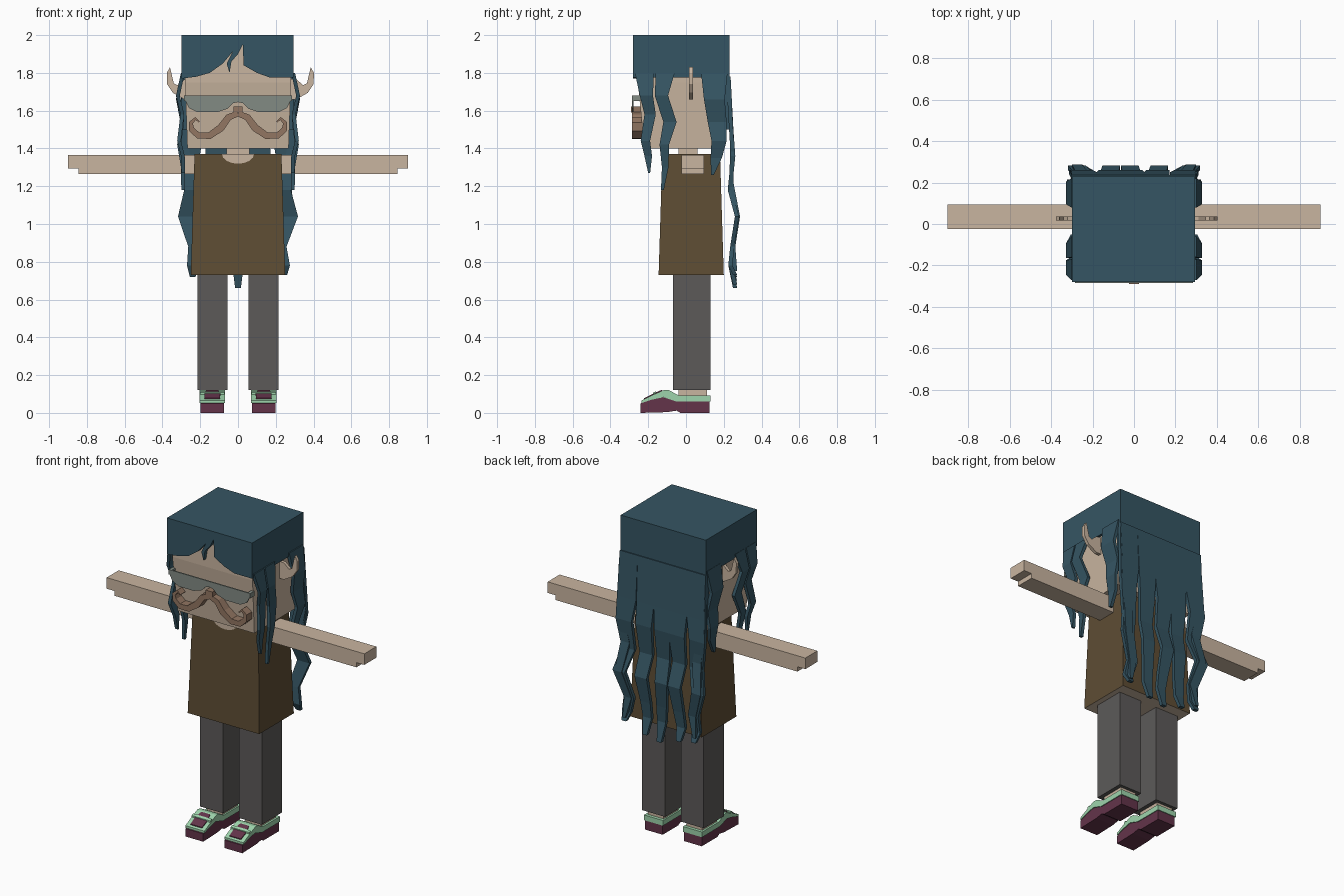
import bpy
import bmesh
import math
from mathutils import Vector

cube = bpy.data.objects.get("Cube")
if cube:
    bpy.data.objects.remove(cube, do_unlink=True)


def material(name, r, g, b):
    """Flat material from display (0-255) values, stored linear."""
    lin = [((c / 255 + 0.055) / 1.055) ** 2.4 for c in (r, g, b)]
    mat = bpy.data.materials.new(name)
    mat.use_nodes = True
    mat.diffuse_color = (*lin, 1)
    mat.node_tree.nodes["Principled BSDF"].inputs["Base Color"].default_value = (*lin, 1)
    return mat


HAIR = material("blue_hair", 53, 85, 99)
SKIN = material("skin", 201, 181, 160)
SHIRT = material("brown_shirt", 94, 77, 52)
PANTS = material("grey_trousers", 92, 90, 89)
SOLE = material("maroon_shoe", 99, 52, 74)
MINT = material("mint_trim", 158, 212, 172)
TACHE = material("brown_moustache", 146, 118, 98)
LENS = material("grey_lens", 130, 139, 132)


def loft(name, rings, *mats):
    """Bridge rings of equal length into a capped solid."""
    bm = bmesh.new()
    loops = [[bm.verts.new(p) for p in ring] for ring in rings]
    n = len(loops[0])
    for a, b in zip(loops, loops[1:]):
        for i in range(n):
            j = (i + 1) % n
            bm.faces.new((a[i], a[j], b[j], b[i]))
    bm.faces.new(loops[0])
    bm.faces.new(loops[-1])
    bmesh.ops.recalc_face_normals(bm, faces=bm.faces)
    me = bpy.data.meshes.new(name)
    bm.to_mesh(me)
    bm.free()
    for m in mats:
        me.materials.append(m)
    ob = bpy.data.objects.new(name, me)
    bpy.context.collection.objects.link(ob)
    return ob


def rect(x0, x1, y0, y1, z):
    return [(x0, y0, z), (x1, y0, z), (x1, y1, z), (x0, y1, z)]


def box(name, x, y, z, mat):
    return loft(name, [rect(*x, *y, z[0]), rect(*x, *y, z[1])], mat)


def prism_y(name, outline, y0, y1, mat):
    """Extrude an (x, z) outline along y."""
    return loft(name, [[(x, y, z) for x, z in outline] for y in (y0, y1)], mat)


def prism_x(name, outline, x0, x1, mat):
    """Extrude a (y, z) outline along x."""
    return loft(name, [[(x, y, z) for y, z in outline] for x in (x0, x1)], mat)


def strand(name, path, wide, thin, mat):
    """Tapering ribbon; path holds (x, y, z, width)."""
    w, t = Vector(wide) / 2, Vector(thin) / 2
    rings = []
    for x, y, z, k in path:
        c = Vector((x, y, z))
        rings.append([c - w * k - t, c + w * k - t, c + w * k + t, c - w * k + t])
    return loft(name, rings, mat)


# Head, neck and torso
loft("head", [rect(-.268, .268, -.22, .18, 1.4), rect(-.28, .28, -.255, .215, 1.75),
              rect(-.28, .28, -.255, .215, 1.97)], SKIN)
box("neck", (-.06, .06), (-.04, .06), (1.33, 1.42), SKIN)
torso = loft("shirt", [rect(-.25, .25, -.145, .2, .73), rect(-.23, .23, -.125, .18, 1.37)],
             SHIRT, SKIN)
for f in torso.data.polygons:
    if f.normal.z < -.9:
        f.material_index = 1
collar = [(.085 * math.cos(a), 1.371 - .052 * math.sin(a))
          for a in (math.pi * i / 8 for i in range(9))]
prism_y("neckline", collar, -.131, -.123, SKIN)

# Hair cap: crown, fringe, sides and back sheet
box("hair_crown", (-.3, .295), (-.28, .23), (1.965, 2), HAIR)
prism_y("hair_fringe", [
    (-.3, 2), (-.3, 1.77), (-.22, 1.78), (-.15, 1.8), (-.08, 1.85), (-.03, 1.91),
    (-.06, 1.85), (-.045, 1.8), (-.035, 1.86), (0, 1.9), (.025, 1.95), (.03, 1.84),
    (.1, 1.8), (.17, 1.775), (.295, 1.775), (.295, 2)], -.28, -.25, HAIR)
box("hair_back", (-.3, .295), (.2, .23), (1.5, 2), HAIR)

# Back locks: centre offset at the root, knee bends and tip height
locks = [(-.24, -.035, .0, .72), (-.12, .01, -.015, .7), (-.01, -.01, .01, .66),
         (.11, .012, -.01, .68), (.235, .04, .01, .73)]
for i, (x, bend, tip, low) in enumerate(locks):
    strand("back_lock_%d" % (i + 1), [
        (x, .225, 1.78, .125), (x, .24, 1.5, .12), (x + bend / 2, .25, 1.36, .11),
        (x, .232, 1.18, .09), (x + bend, .27, 1.04, .085), (x - bend / 3, .245, .88, .07),
        (x + tip, .235, .78, .06), (x + tip, .26, low, .03)], (1, 0, 0), (0, .022, 0), HAIR)

# Side locks, mirrored: (y, z, width) paths
front_lock = [(-.22, 1.8, .1), (-.21, 1.68, .07), (-.19, 1.58, .06),
              (-.215, 1.44, .05), (-.2, 1.36, .04), (-.195, 1.27, .01)]
middle_lock = [(-.11, 1.8, .1), (-.13, 1.68, .07), (-.085, 1.54, .07),
               (-.115, 1.42, .05), (-.11, 1.3, .035), (-.125, 1.18, .015)]
rear_lock = [(.15, 1.8, .14), (.15, 1.66, .11), (.165, 1.54, .1),
             (.175, 1.44, .08), (.16, 1.35, .06), (.14, 1.26, .015)]
sway = (.292, .318, .295, .312, .292, .29)

for side, s in (("left", 1), ("right", -1)):
    prism_x(side + "_hair_side", [(-.28, 2), (-.28, 1.775), (.23, 1.775), (.23, 2)],
            s * .27, s * (.295 if s > 0 else .3), HAIR)
    for label, path in (("front", front_lock), ("middle", middle_lock), ("rear", rear_lock)):
        strand("%s_%s_lock" % (side, label),
               [(s * sx, y, z, w) for sx, (y, z, w) in zip(sway, path)],
               (0, 1, 0), (.02, 0, 0), HAIR)
    # Wavy outer lock at the back corner
    strand(side + "_outer_lock", [
        (s * .275, .225, 1.75, .05), (s * .285, .245, 1.4, .05), (s * .25, .24, 1.22, .06),
        (s * .275, .275, 1.04, .05), (s * .225, .25, .88, .05), (s * .245, .26, .75, .02)],
        (1, 0, 0), (0, .022, 0), HAIR)

    # Pointed ear and its inner fold
    d = 0 if s > 0 else -.025
    ear = [(.27, 1.77), (.31, 1.765), (.345, 1.735), (.365, 1.745), (.385, 1.83),
           (.402, 1.8), (.4, 1.74), (.37, 1.695), (.31, 1.66), (.27, 1.66)]
    prism_y(side + "_ear", [(s * (x + d), z) for x, z in ear], .016, .036, SKIN)

    # Arm with a shorter lower edge at the hand
    arm = [(.225, 1.265), (.845, 1.265), (.845, 1.295), (.9, 1.295), (.9, 1.365), (.225, 1.365)]
    prism_y(side + "_arm", [(s * x, z) for x, z in arm], -.025, .095, SKIN)

    # Spectacle lens
    lens = [(0, 1.68), (.28, 1.68), (.285, 1.665), (.26, 1.615), (.215, 1.592),
            (.11, 1.592), (.055, 1.61), (.025, 1.64), (0, 1.645)]
    prism_y(side + "_lens", [(s * x, z) for x, z in lens], -.285, -.277, LENS)
    box(side + "_lens_hinge", (s * .265, s * .285), (-.285, -.24), (1.65, 1.68), LENS)

    # Curled moustache half
    curl = [(0, 1.585, .03), (.05, 1.565, .035), (.09, 1.51, .04), (.15, 1.468, .036),
            (.21, 1.468, .034), (.245, 1.5, .03), (.25, 1.535, .022), (.225, 1.558, .016),
            (.205, 1.54, .006)]
    rings = []
    for i, (x, z, w) in enumerate(curl):
        a, b = curl[max(i - 1, 0)], curl[min(i + 1, len(curl) - 1)]
        n = Vector((a[1] - b[1], b[0] - a[0])).normalized() * w / 2
        rings.append([(s * (x + k * n.x), y, z + k * n.y)
                      for k, y in ((-1, -.285), (1, -.285), (1, -.23), (-1, -.23))])
    loft(side + "_moustache", rings, TACHE)

    # Trouser leg and ankle
    box(side + "_leg", (s * .055, s * .215), (-.07, .13), (.12, .74), PANTS)
    box(side + "_ankle", (s * .08, s * .19), (-.04, .11), (.07, .125), SKIN)

    # Shoe: sole, upper, trim and laces
    prism_x(side + "_shoe_sole", [
        (-.24, 0), (-.24, .05), (-.2, .068), (-.13, .085), (-.05, .062), (.125, .062),
        (.125, 0), (-.03, 0), (-.05, .012), (-.1, .004)], s * .075, s * .198, SOLE)
    prism_x(side + "_shoe_trim", [
        (-.235, .052), (-.235, .066), (-.17, .098), (-.115, .122), (-.09, .12), (-.04, .093),
        (.13, .093), (.13, .06), (-.05, .06), (-.12, .083), (-.18, .07)],
        s * .07, s * .203, MINT)
    strand(side + "_shoe_tongue", [
        (s * .136, -.222, .074, .08), (s * .136, -.17, .1, .085), (s * .136, -.128, .118, .06)],
        (1, 0, 0), (0, 0, .008), SOLE)
    strand(side + "_shoe_lace", [
        (s * .136, -.175, .102, .13), (s * .136, -.16, .109, .13)],
        (1, 0, 0), (0, 0, .01), MINT)

# Small nose
box("nose", (-.024, .024), (-.29, -.24), (1.59, 1.622), TACHE)
